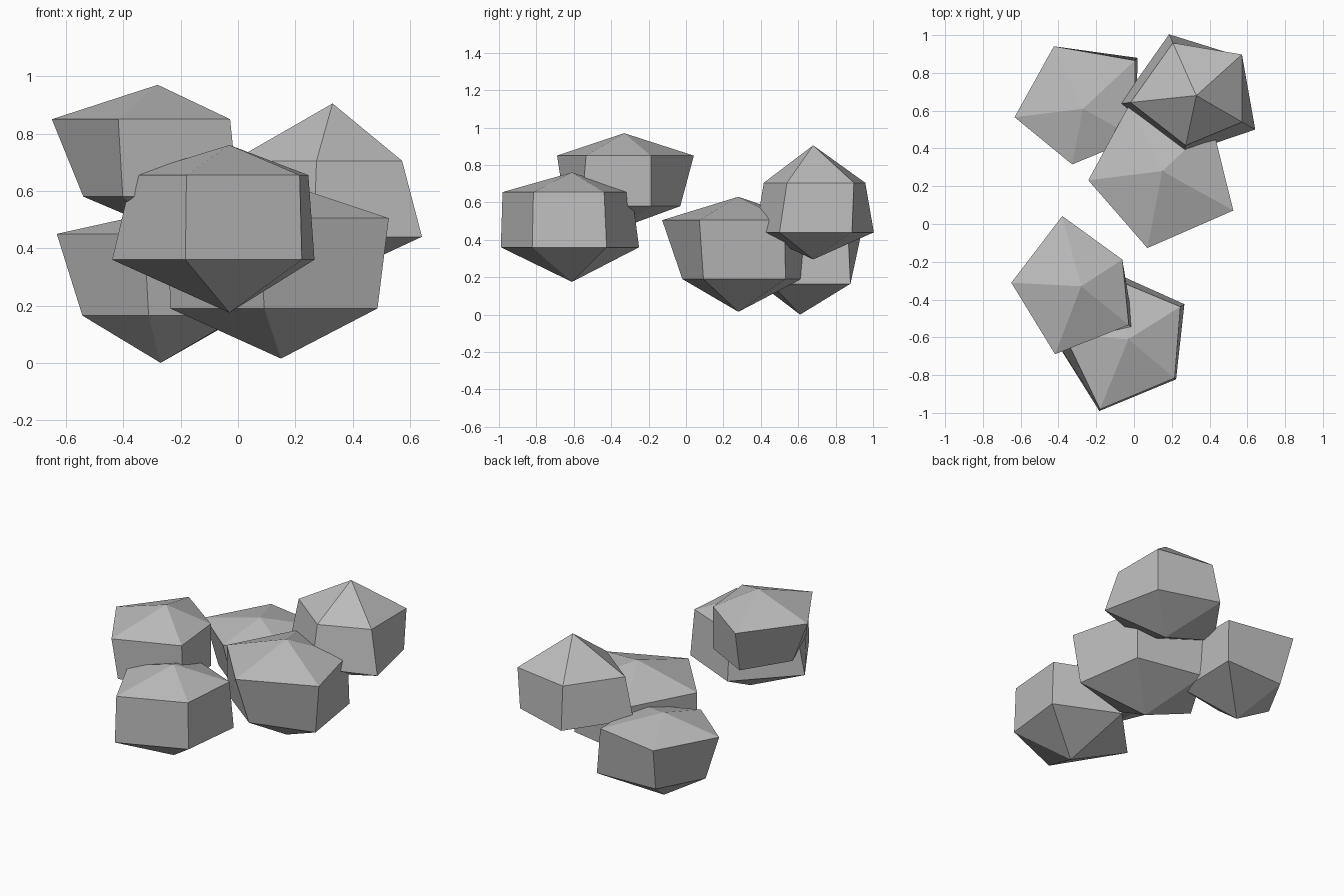
import bpy, bmesh
from math import sin, cos, radians

SIDES = 5

cube = bpy.data.objects.get("Cube")
if cube:
    bpy.data.objects.remove(cube, do_unlink=True)

# Stone colour
stone = bpy.data.materials.new("grey_stone")
stone.use_nodes = True
colour = (0.5, 0.5, 0.5, 1)
stone.diffuse_color = colour
stone.node_tree.nodes["Principled BSDF"].inputs["Base Color"].default_value = colour


def rock(name, centre, turn, upper, lower, heights):
    """Five-sided boulder: two uneven rings closed by a point above and below."""
    cx, cy = centre
    base, low, high, peak = heights
    bm = bmesh.new()

    def ring(radii, z):
        angles = [radians(turn + i * 360 / SIDES) for i in range(SIDES)]
        return [bm.verts.new((cx + r * cos(a), cy + r * sin(a), z))
                for r, a in zip(radii, angles)]

    bottom = bm.verts.new((cx, cy, base))
    top = bm.verts.new((cx, cy, peak))
    low_ring, high_ring = ring(lower, low), ring(upper, high)
    for i in range(SIDES):
        j = (i + 1) % SIDES
        bm.faces.new((bottom, low_ring[j], low_ring[i]))
        bm.faces.new((low_ring[i], low_ring[j], high_ring[j], high_ring[i]))
        bm.faces.new((high_ring[i], high_ring[j], top))
    mesh = bpy.data.meshes.new(name)
    bm.to_mesh(mesh)
    bm.free()
    mesh.materials.append(stone)
    obj = bpy.data.objects.new(name, mesh)
    bpy.context.collection.objects.link(obj)
    return obj


# Front pair of rocks
rock("front_rock", centre=(-.03, -.61), turn=-112,
     upper=(.40, .32, .325, .33, .34), lower=(.41, .33, .35, .37, .41),
     heights=(.175, .36, .655, .76))
rock("front_upper_rock", centre=(-.28, -.33), turn=-111,
     upper=(.385, .325, .26, .385, .37), lower=(.34, .36, .26, .31, .26),
     heights=(.47, .58, .85, .97))

# Back group of rocks
rock("middle_rock", centre=(.15, .28), turn=-101,
     upper=(.415, .43, .36, .40, .395), lower=(.305, .385, .37, .37, .39),
     heights=(.015, .19, .505, .63))
rock("back_low_rock", centre=(-.27, .61), turn=-101,
     upper=(.30, .32, .375, .365, .365), lower=(.22, .32, .395, .28, .275),
     heights=(0, .165, .45, .53))
rock("back_upper_rock", centre=(.33, .68), turn=-102,
     upper=(.27, .28, .325, .305, .35), lower=(.315, .36, .31, .355, .405),
     heights=(.295, .44, .705, .905))
